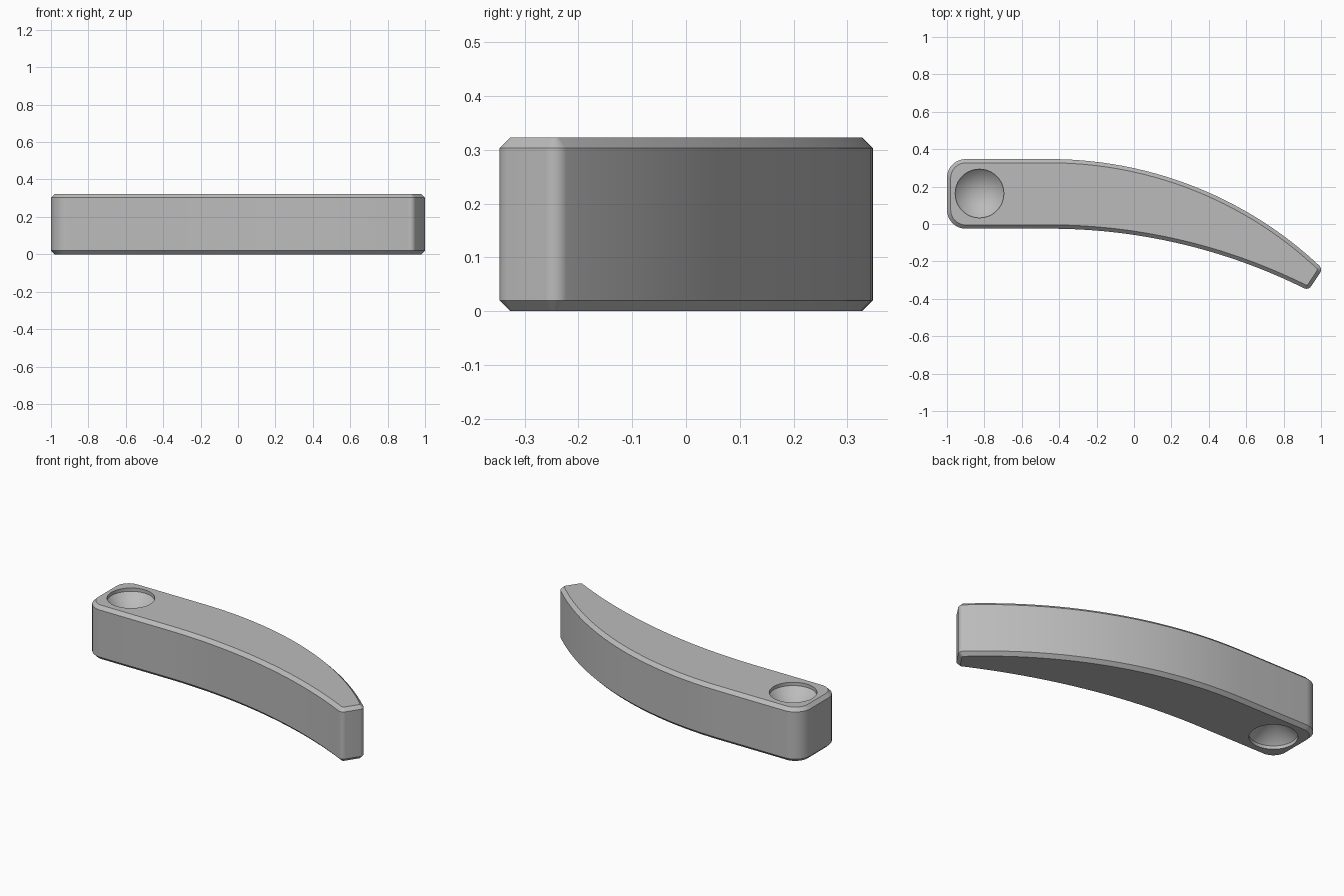
import bpy, bmesh, math
from mathutils import Vector

cube = bpy.data.objects.get("Cube")
if cube:
    bpy.data.objects.remove(cube, do_unlink=True)

HEIGHT, CHAMFER = 0.323, 0.02
HOLE_X, HOLE_Y, HOLE_R = -0.826, 0.163, 0.13
LIP, CONE_DEPTH = 0.02, 0.13
GREY = (0.5, 0.5, 0.5, 1)

grey = bpy.data.materials.new("plain grey")
grey.use_nodes = True
grey.diffuse_color = GREY
grey.node_tree.nodes["Principled BSDF"].inputs["Base Color"].default_value = GREY


def bent_edge(start, end, steps=28):
    """Arc leaving start horizontally and ending at end."""
    dx, drop = end[0] - start[0], start[1] - end[1]
    radius = (dx * dx + drop * drop) / (2 * drop)
    sweep = math.asin(dx / radius)
    return [Vector((start[0] + radius * math.sin(sweep * i / steps),
                    start[1] - radius * (1 - math.cos(sweep * i / steps))))
            for i in range(steps + 1)]


def fillet(before, corner, after, radius, steps=10):
    """Round a corner with a circular arc."""
    a, b = (before - corner).normalized(), (after - corner).normalized()
    half = a.angle(b) / 2
    centre = corner + (a + b).normalized() * (radius / math.sin(half))
    start = corner + a * (radius / math.tan(half)) - centre
    end = corner + b * (radius / math.tan(half)) - centre
    return [centre + start.lerp(end, i / steps).normalized() * radius
            for i in range(steps + 1)]


def inset(points, distance):
    """Offset a clockwise outline inwards."""
    result = []
    for i, p in enumerate(points):
        d1 = (p - points[i - 1]).normalized()
        d2 = (points[(i + 1) % len(points)] - p).normalized()
        n = Vector((d1.y + d2.y, -d1.x - d2.x)).normalized()
        result.append(p + n * distance / n.dot(Vector((d1.y, -d1.x))))
    return result


def add_ring(bm, points, z):
    return [bm.verts.new((p.x, p.y, z)) for p in points]


def bridge(bm, low, high):
    for i in range(len(low)):
        bm.faces.new((low[i - 1], low[i], high[i], high[i - 1]))


def ring_edges(bm, ring):
    return [bm.edges.get((ring[i - 1], ring[i])) for i in range(len(ring))]


# Clockwise outline of the curved lever
outer = bent_edge((-0.45, 0.347), (1.009, -0.24))
inner = bent_edge((-0.45, -0.025), (0.932, -0.355))[::-1]
back_corner, front_corner = Vector((-1, 0.347)), Vector((-1, -0.025))
outline = (fillet(front_corner, back_corner, outer[0], 0.1)
           + outer[:-1]
           + fillet(outer[-2], outer[-1], inner[0], 0.03)
           + fillet(outer[-1], inner[0], inner[1], 0.03)
           + inner[1:]
           + fillet(inner[-1], front_corner, back_corner, 0.1))
small = inset(outline, CHAMFER)
circle = [Vector((HOLE_X + HOLE_R * math.cos(math.tau * i / 64),
                  HOLE_Y + HOLE_R * math.sin(math.tau * i / 64))) for i in range(64)]

# Lever sides with chamfered top and bottom rims
bm = bmesh.new()
rings = [add_ring(bm, small, 0), add_ring(bm, outline, CHAMFER),
         add_ring(bm, outline, HEIGHT - CHAMFER), add_ring(bm, small, HEIGHT)]
for low, high in zip(rings, rings[1:]):
    bridge(bm, low, high)

# Flat faces, each with a conical pivot recess
for rim, z, inward in ((rings[0], 0, 1), (rings[-1], HEIGHT, -1)):
    mouth = add_ring(bm, circle, z)
    seat = add_ring(bm, circle, z + inward * LIP)
    bridge(bm, mouth, seat)
    tip = bm.verts.new((HOLE_X, HOLE_Y, z + inward * (LIP + CONE_DEPTH)))
    for i in range(len(seat)):
        bm.faces.new((seat[i - 1], seat[i], tip))
    bmesh.ops.triangle_fill(bm, edges=ring_edges(bm, rim) + ring_edges(bm, mouth),
                            use_beauty=True, normal=(0, 0, 1))

bmesh.ops.recalc_face_normals(bm, faces=bm.faces)
mesh = bpy.data.meshes.new("lever_body")
bm.to_mesh(mesh)
bm.free()
mesh.materials.append(grey)
lever = bpy.data.objects.new("lever_body", mesh)
bpy.context.collection.objects.link(lever)

# Smooth sides with crisp chamfer edges
bpy.ops.object.select_all(action='DESELECT')
lever.select_set(True)
bpy.context.view_layer.objects.active = lever
bpy.ops.object.shade_smooth_by_angle(angle=math.radians(30))
